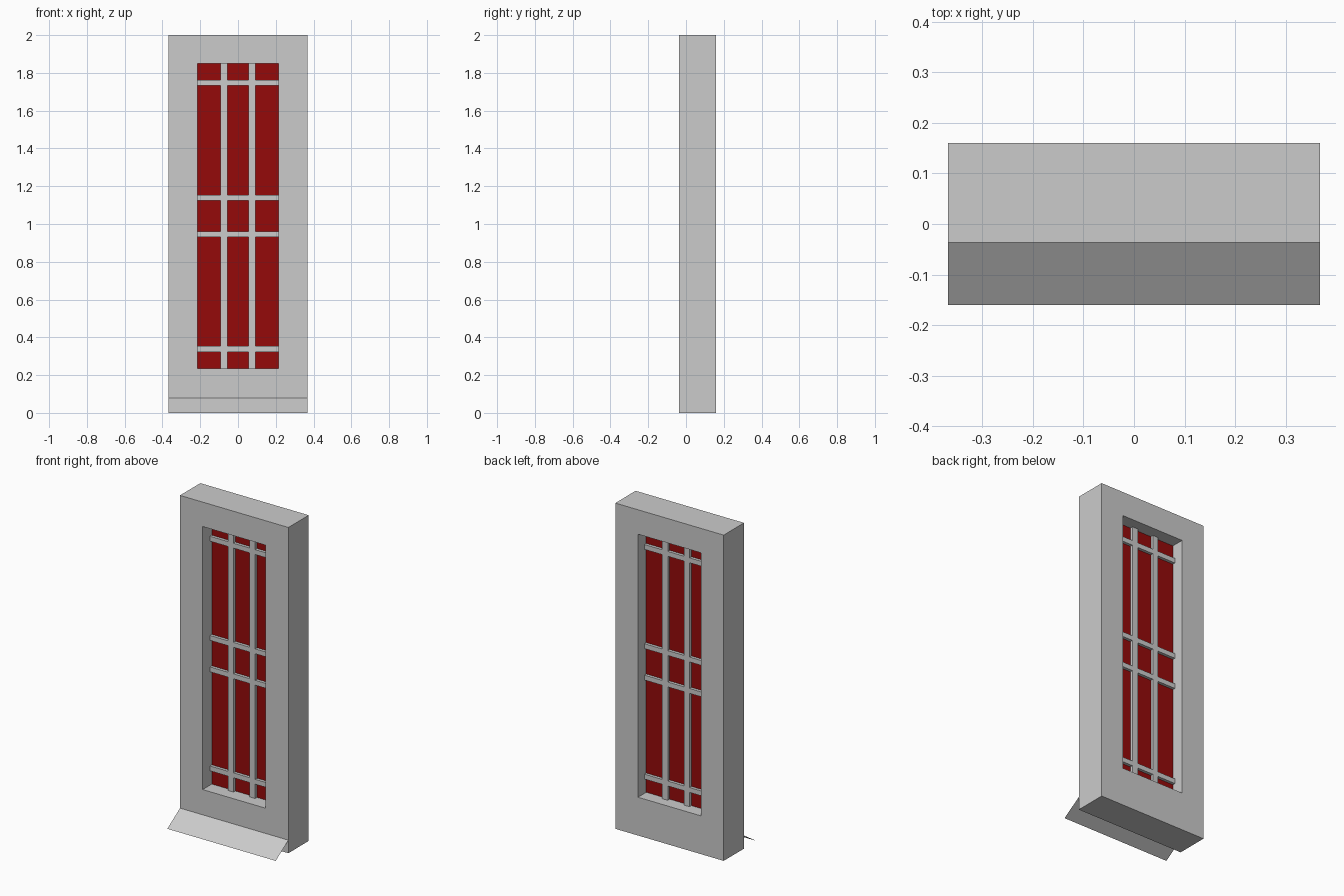
import bpy, bmesh

if "Cube" in bpy.data.objects:
    bpy.data.objects.remove(bpy.data.objects["Cube"])

X, Z = 0.368, 2.0                        # frame half width, height
OX, OZ0, OZ1 = 0.214, 0.235, 1.85        # opening
YF, YB = -0.037, 0.16                    # frame front and back


def finish(name, bm, color=None):
    bmesh.ops.recalc_face_normals(bm, faces=bm.faces)
    me = bpy.data.meshes.new(name)
    bm.to_mesh(me)
    bm.free()
    ob = bpy.data.objects.new(name, me)
    bpy.context.collection.objects.link(ob)
    if color:
        mat = bpy.data.materials.new(name + "_color")
        mat.diffuse_color = color
        mat.use_nodes = True
        mat.node_tree.nodes["Principled BSDF"].inputs["Base Color"].default_value = mat.diffuse_color
        me.materials.append(mat)
    return ob


def box(name, x0, x1, y0, y1, z0, z1, color=None):
    bm = bmesh.new()
    bmesh.ops.create_cube(bm, size=1)
    for v in bm.verts:
        v.co = (x0 if v.co.x < 0 else x1, y0 if v.co.y < 0 else y1,
                z0 if v.co.z < 0 else z1)
    return finish(name, bm, color)


# Frame: two rectangular loops on front and back, joined into a ring
bm = bmesh.new()
rings = []
for y in (YF, YB):
    for hx, z0, z1 in ((X, 0, Z), (OX, OZ0, OZ1)):
        rings.append([bm.verts.new((sx * hx, y, z)) for sx, z in
                      ((-1, z0), (1, z0), (1, z1), (-1, z1))])
fo, fi, bo, bi = rings
for a, b in ((fo, fi), (fi, bi), (bi, bo), (bo, fo)):
    for i in range(4):
        j = (i + 1) % 4
        bm.faces.new((a[i], a[j], b[j], b[i]))
finish("window_frame", bm)

# Red glass pane
box("glass_pane", -OX, OX, 0.052, 0.08, OZ0, OZ1, (0.3, 0.003, 0.003, 1))

# Glazing bars
for i, s in enumerate((-1, 1)):
    xc = s * 0.074
    box(f"vertical_bar_{i}", xc - 0.019, xc + 0.019, 0.034, 0.098, OZ0, OZ1)
for i, zc in enumerate((0.338, 0.946, 1.139, 1.748)):
    box(f"horizontal_bar_{i}", -OX, OX, 0.034, 0.098, zc - 0.015, zc + 0.015)

# Sloping sheet sill at the foot
bm = bmesh.new()
bm.faces.new([bm.verts.new(c) for c in ((-X, -0.16, 0), (X, -0.16, 0),
                                        (X, YF, 0.08), (-X, YF, 0.08))])
finish("sloping_sill", bm)
